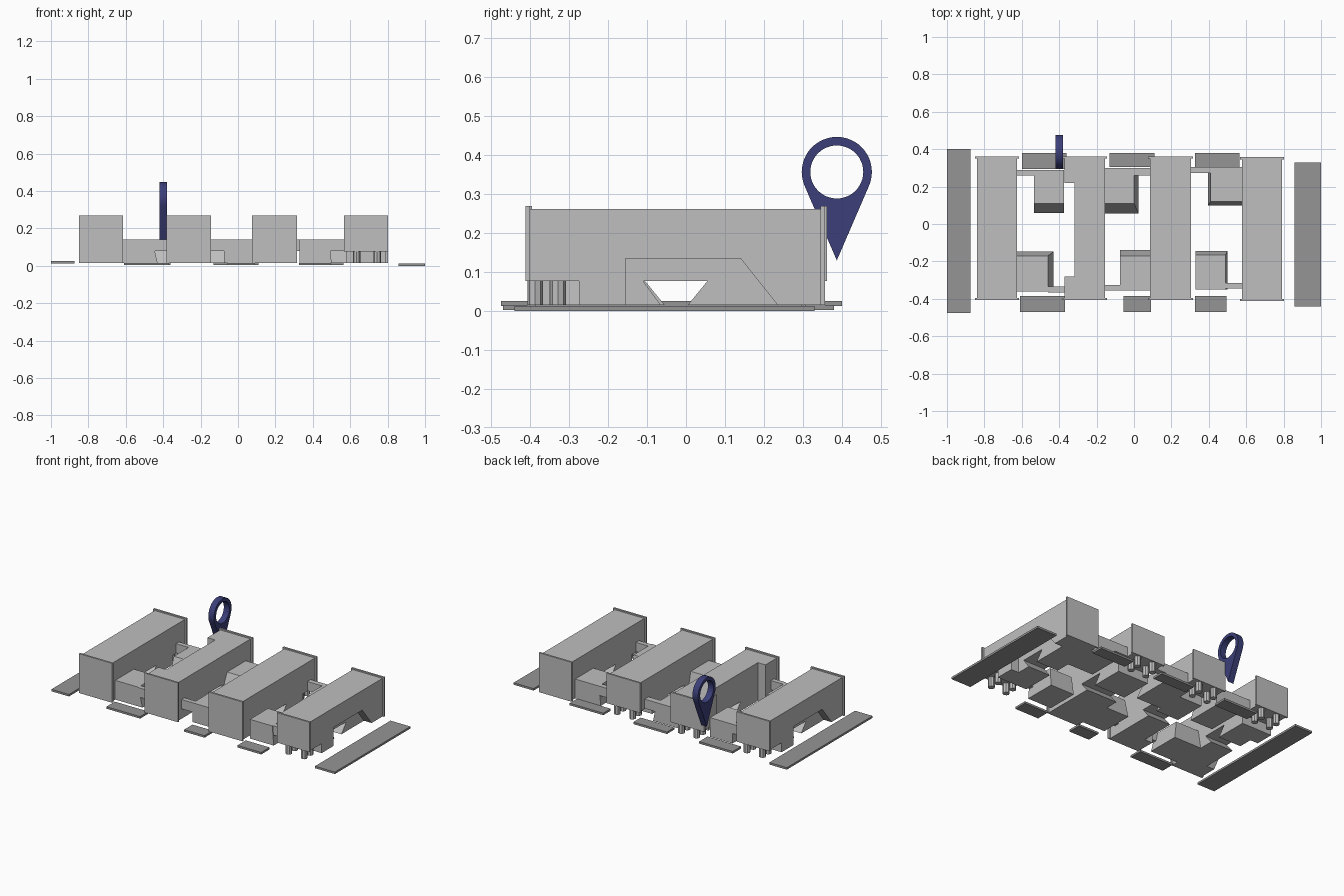
import bpy, bmesh, math

if "Cube" in bpy.data.objects:
    bpy.data.objects.remove(bpy.data.objects["Cube"], do_unlink=True)


def material(name, rgb):
    m = bpy.data.materials.new(name)
    m.use_nodes = True
    m.diffuse_color = (*rgb, 1)
    m.node_tree.nodes["Principled BSDF"].inputs["Base Color"].default_value = (*rgb, 1)
    return m


LIGHT = material("light grey", (0.52, 0.52, 0.52))
DARK = material("paving grey", (0.3, 0.3, 0.3))
NAVY = material("navy blue", (0.045, 0.05, 0.19))
GROUND, DECK, ROOF = 0.016, 0.077, 0.262


def finish(name, bm, mat):
    bmesh.ops.recalc_face_normals(bm, faces=bm.faces)
    me = bpy.data.meshes.new(name)
    bm.to_mesh(me)
    bm.free()
    me.materials.append(mat)
    ob = bpy.data.objects.new(name, me)
    bpy.context.collection.objects.link(ob)
    return ob


def prism(name, profile, x0, x1, mat=LIGHT):
    """Extrude a (y, z) profile along x."""
    bm = bmesh.new()
    face = bm.faces.new([bm.verts.new((x0, y, z)) for y, z in profile])
    new = bmesh.ops.extrude_face_region(bm, geom=[face])["geom"]
    bmesh.ops.translate(bm, vec=(x1 - x0, 0, 0),
                        verts=[v for v in new if isinstance(v, bmesh.types.BMVert)])
    return finish(name, bm, mat)


def box(name, x0, x1, y0, y1, z0, z1, mat=LIGHT):
    return prism(name, [(y0, z0), (y1, z0), (y1, z1), (y0, z1)], x0, x1, mat)


def columns(name, cx, ys):
    bm = bmesh.new()
    for x in (cx - 0.05, cx + 0.06):
        for y in ys:
            ring = [bm.verts.new((x + 0.02 * math.cos(a * math.pi / 4),
                                  y + 0.02 * math.sin(a * math.pi / 4), GROUND))
                    for a in range(8)]
            new = bmesh.ops.extrude_face_region(bm, geom=[bm.faces.new(ring)])["geom"]
            bmesh.ops.translate(bm, vec=(0, 0, DECK - GROUND),
                                verts=[v for v in new if isinstance(v, bmesh.types.BMVert)])
    finish(name, bm, LIGHT)


def wing(name, x0, x1, flip, style):
    """Long building: raised on columns at one end, solid at the other."""
    def fy(y):
        return -0.05 - y if flip else y

    def part(label, profile, a, b):
        prism(name + label, [(fy(y), z) for y, z in profile], a, b)

    # outer strip sits on the recessed side
    inner0, inner1, depth = x0, x1, 0.055
    if style != "plain":
        side = -1 if flip else 1
        if side > 0:
            inner1 = x1 - depth
            strip = (inner1, x1)
        else:
            inner0 = x0 + depth
            strip = (x0, inner0)
    part("_body", [(-0.4, DECK), (0.35, DECK), (0.35, ROOF), (-0.4, ROOF)], inner0, inner1)
    part("_ground_floor", [(-0.275, GROUND), (-0.065, GROUND), (-0.11, DECK), (-0.275, DECK)],
         inner0, inner1)
    part("_solid_base", [(0.005, GROUND), (0.35, GROUND), (0.35, DECK), (0.055, DECK)],
         inner0, inner1)
    if style == "notched":
        part("_notched_side", [(-0.4, DECK), (-0.275, DECK), (-0.275, GROUND), (-0.155, GROUND),
                               (-0.155, 0.135), (0.14, 0.135), (0.235, GROUND),
                               (0.35, GROUND), (0.35, ROOF), (-0.4, ROOF)], *strip)
    elif style == "open":
        part("_raised_corner", [(-0.4, DECK), (-0.27, DECK), (-0.27, ROOF), (-0.4, ROOF)], *strip)
        part("_solid_corner", [(0.23, GROUND), (0.35, GROUND), (0.35, ROOF), (0.23, ROOF)], *strip)
    # end frames and columns
    for label, y0, y1, z0 in (("_raised_end", -0.412, -0.4, DECK),
                              ("_solid_end", 0.345, 0.357, GROUND)):
        part(label, [(y0, z0), (y1, z0), (y1, 0.27), (y0, 0.27)], x0 - 0.011, x1 + 0.011)
    columns(name + "_columns", (x0 + x1) / 2, [fy(-0.387), fy(-0.328)])


wing("west_wing", -0.84, -0.625, True, "notched")
wing("west_middle_wing", -0.372, -0.155, True, "open")
wing("east_middle_wing", 0.085, 0.305, True, "plain")
wing("east_wing", 0.578, 0.79, False, "notched")


def pavilion(name, x0, x1, y0, y1, slopes):
    """Low block whose sides lean out by slopes = (x0, x1, y0, y1)."""
    a, b, c, d = slopes
    bm = bmesh.new()
    low = [(x0 - a, y0 - c), (x1 + b, y0 - c), (x1 + b, y1 + d), (x0 - a, y1 + d)]
    top = [(x0, y0), (x1, y0), (x1, y1), (x0, y1)]
    lv = [bm.verts.new((x, y, GROUND)) for x, y in low]
    tv = [bm.verts.new((x, y, 0.14)) for x, y in top]
    bm.faces.new(lv)
    bm.faces.new(tv)
    for i in range(4):
        j = (i + 1) % 4
        bm.faces.new((lv[i], lv[j], tv[j], tv[i]))
    finish(name, bm, LIGHT)


# courtyard pavilions
pavilion("front_pavilion_west", -0.625, -0.46, -0.36, -0.17, (0, 0.03, 0, 0.022))
pavilion("front_pavilion_middle", -0.075, 0.085, -0.355, -0.17, (0, 0, 0, 0.03))
pavilion("front_pavilion_east", 0.33, 0.49, -0.35, -0.165, (0, 0.01, 0, 0.02))
pavilion("back_pavilion_west", -0.535, -0.375, 0.11, 0.29, (0, 0, 0.05, 0))
pavilion("back_pavilion_middle", -0.155, 0.0, 0.11, 0.3, (0, 0.025, 0.055, 0))
pavilion("back_pavilion_east", 0.41, 0.578, 0.12, 0.305, (0.015, 0, 0.02, 0))

# raised bridges
for name, x0, x1, y0, y1 in (("front_bridge_west", -0.46, -0.372, -0.365, -0.335),
                             ("front_bridge_middle", -0.155, -0.075, -0.355, -0.325),
                             ("front_bridge_east", 0.49, 0.578, -0.345, -0.315),
                             ("back_bridge_west", -0.625, -0.535, 0.26, 0.29),
                             ("back_bridge_middle", 0.0, 0.085, 0.26, 0.3),
                             ("back_bridge_east", 0.305, 0.41, 0.272, 0.305)):
    box(name, x0, x1, y0, y1, 0.08, 0.14)

# paving slabs
for name, x0, x1, y0, y1, z0 in (("west_walkway", -1, -0.875, -0.475, 0.4, 0.013),
                                 ("east_walkway", 0.858, 1, -0.44, 0.33, 0),
                                 ("front_slab_west", -0.61, -0.37, -0.47, -0.385, 0.003),
                                 ("front_slab_middle", -0.055, 0.09, -0.47, -0.385, 0.003),
                                 ("front_slab_east", 0.325, 0.495, -0.47, -0.385, 0.003),
                                 ("back_slab_west", -0.6, -0.36, 0.295, 0.38, 0.003),
                                 ("back_slab_middle", -0.13, 0.11, 0.305, 0.38, 0.003),
                                 ("back_slab_east", 0.325, 0.565, 0.305, 0.38, 0.003)):
    box(name, x0, x1, y0, y1, z0, z0 + 0.013, DARK)


# map pin: ring whose outline runs along tangents to a point
def map_pin(n=48, cy=0.387, cz=0.357, outer=0.09, inner=0.068, drop=0.227):
    tangent = math.acos(outer / drop)
    bm = bmesh.new()
    rings = []
    for i in range(n):
        a = math.tau * i / n
        down = min(a, math.tau - a)
        r = outer / math.cos(tangent - down) if down < tangent else outer
        rings.append([bm.verts.new((x, cy + q * math.sin(a), cz - q * math.cos(a)))
                      for x, q in ((-0.42, r), (-0.38, r), (-0.38, inner), (-0.42, inner))])
    for i in range(n):
        p, q = rings[i], rings[(i + 1) % n]
        for k in range(4):
            m = (k + 1) % 4
            bm.faces.new((p[k], p[m], q[m], q[k]))
    ob = finish("map_pin", bm, NAVY)
    bpy.context.view_layer.objects.active = ob
    ob.select_set(True)
    bpy.ops.object.shade_smooth_by_angle(angle=math.radians(30))


map_pin()
